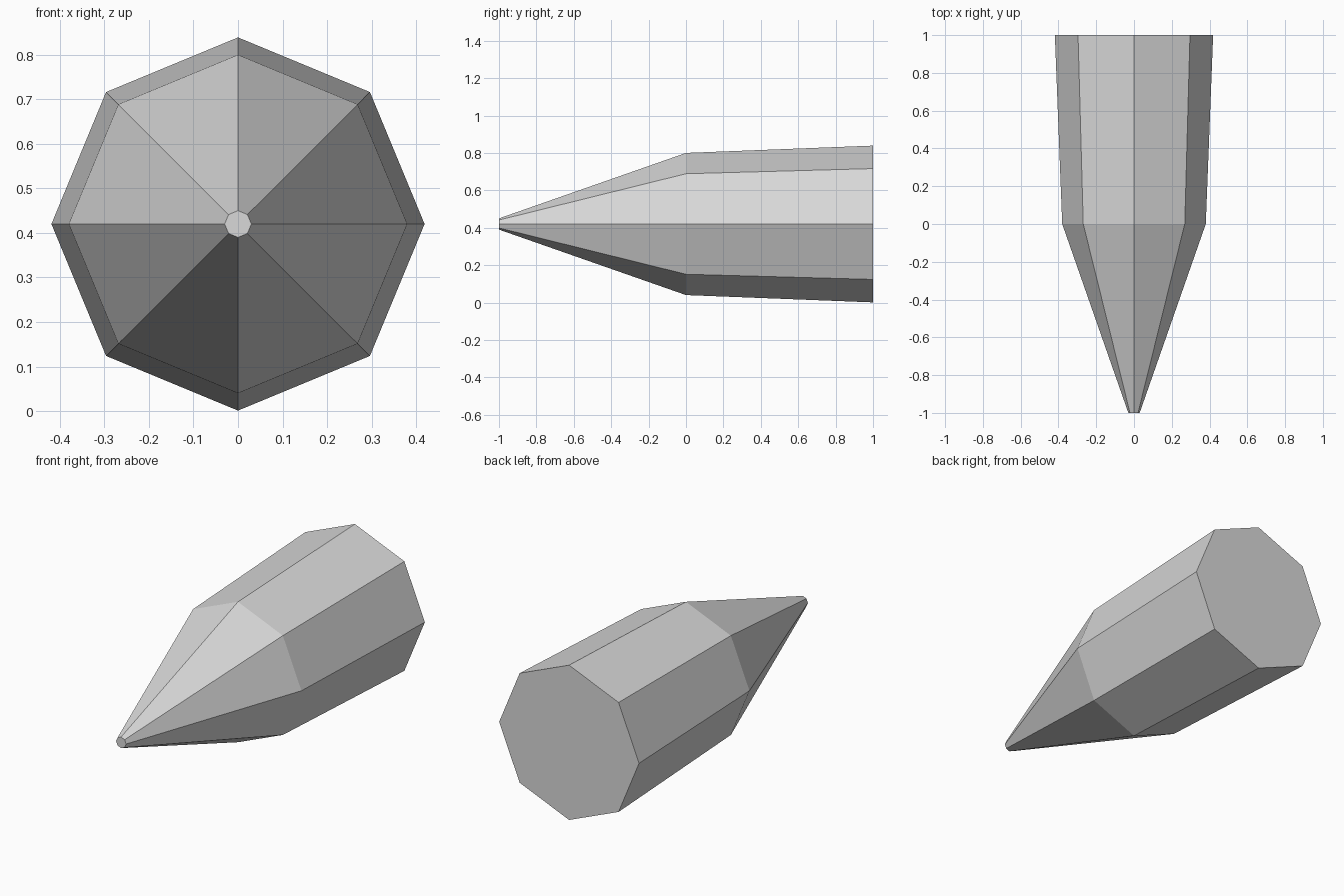
import bpy, bmesh, math

if "Cube" in bpy.data.objects:
    bpy.data.objects.remove(bpy.data.objects["Cube"])

SIDES = 8
CENTRE_Z = 0.42
RINGS = [(-1.0, 0.03), (0.0, 0.38), (1.0, 0.419)]  # (y, radius) from tip to base

grey = bpy.data.materials.new("light grey")
grey.diffuse_color = (0.69, 0.69, 0.69, 1)
grey.use_nodes = True
grey.node_tree.nodes["Principled BSDF"].inputs["Base Color"].default_value = grey.diffuse_color

bm = bmesh.new()


def ring(y, r):
    steps = [2 * math.pi * i / SIDES for i in range(SIDES)]
    return [bm.verts.new((r * math.cos(a), y, CENTRE_Z + r * math.sin(a))) for a in steps]


# Pointed nose and slightly flared body
rings = [ring(y, r) for y, r in RINGS]
for a, b in zip(rings, rings[1:]):
    for i in range(SIDES):
        j = (i + 1) % SIDES
        bm.faces.new((a[i], a[j], b[j], b[i]))

# Blunt tip and flat base
bm.faces.new(rings[0])
bm.faces.new(rings[-1])
bmesh.ops.recalc_face_normals(bm, faces=bm.faces)

mesh = bpy.data.meshes.new("pointed_body")
bm.to_mesh(mesh)
bm.free()
mesh.materials.append(grey)
body = bpy.data.objects.new("pointed_body", mesh)
bpy.context.collection.objects.link(body)
